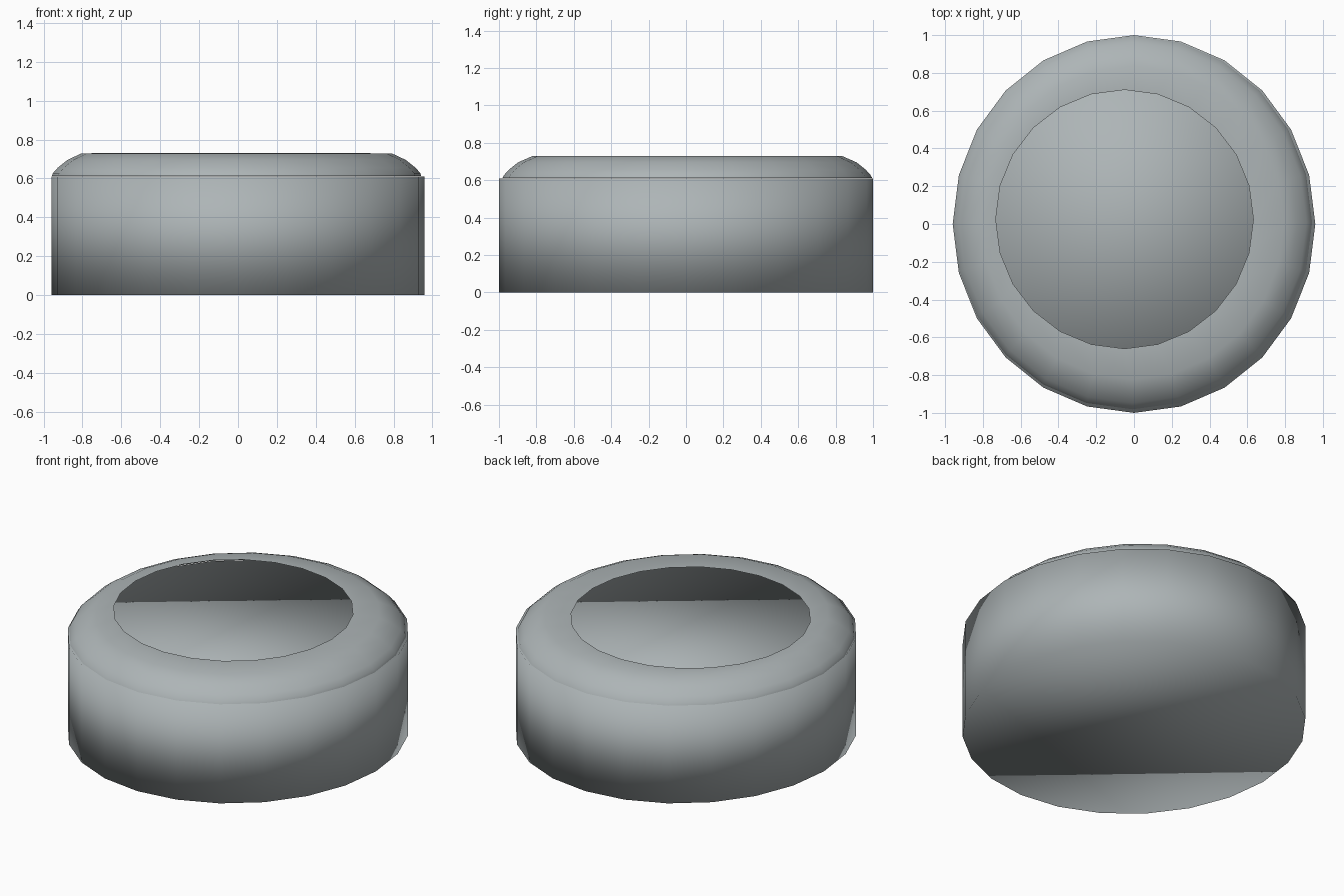
import bpy, bmesh, math

if "Cube" in bpy.data.objects:
    bpy.data.objects.remove(bpy.data.objects["Cube"])

SIDES = 24

grey = bpy.data.materials.new("cool_grey")
grey.diffuse_color = (0.42, 0.46, 0.47, 1)
grey.use_nodes = True
grey.node_tree.nodes["Principled BSDF"].inputs["Base Color"].default_value = grey.diffuse_color


def ring(bm, cx, cy, rx, ry, z):
    """One closed loop of vertices."""
    return [bm.verts.new((cx + rx * math.sin(2 * math.pi * i / SIDES),
                          cy + ry * math.cos(2 * math.pi * i / SIDES), z))
            for i in range(SIDES)]


def lofted(name, rings, capped=False, angle=None):
    """Skin a stack of rings; optionally close both ends."""
    bm = bmesh.new()
    loops = [ring(bm, *r) for r in rings]
    for a, b in zip(loops, loops[1:]):
        for i in range(SIDES):
            j = (i + 1) % SIDES
            bm.faces.new((a[i], b[i], b[j], a[j]))
    if capped:
        bm.faces.new(loops[0])
        # top is a zigzag of thin triangles running along x
        v, left, right = loops[-1], 0, 0
        while right - left < SIDES - 1:
            if right <= -left:
                tri = (v[left], v[right + 1], v[right])
                right += 1
            else:
                tri = (v[left], v[left - 1], v[right])
                left -= 1
            if len(set(tri)) == 3:
                bm.faces.new(tri)
    bm.normal_update()
    mesh = bpy.data.meshes.new(name)
    bm.to_mesh(mesh)
    bm.free()
    mesh.materials.append(grey)
    obj = bpy.data.objects.new(name, mesh)
    bpy.context.collection.objects.link(obj)
    bpy.ops.object.select_all(action='DESELECT')
    obj.select_set(True)
    bpy.context.view_layer.objects.active = obj
    if angle is None:
        bpy.ops.object.shade_smooth()
    else:
        bpy.ops.object.shade_smooth_by_angle(angle=math.radians(angle))
    return obj


# Solid drum, softly shaded throughout; its top shows through the shoulder
lofted("base_drum", [(0, 0, 0.96, 1.0, 0), (0, 0, 0.96, 1.0, 0.61)], capped=True)

# Thin rounded shoulder with a slightly offset round opening
dx, dy = -0.007, 0.007
lofted("rounded_shoulder", [
    (dx, dy, 0.95, 0.988, 0.612),
    (dx, dy, 0.945, 0.98, 0.627),
    (dx, dy, 0.92, 0.955, 0.655),
    (dx, dy, 0.87, 0.905, 0.695),
    (dx, dy, 0.80, 0.83, 0.728),
    (-0.05, 0.025, 0.682, 0.685, 0.73),
], angle=60)
